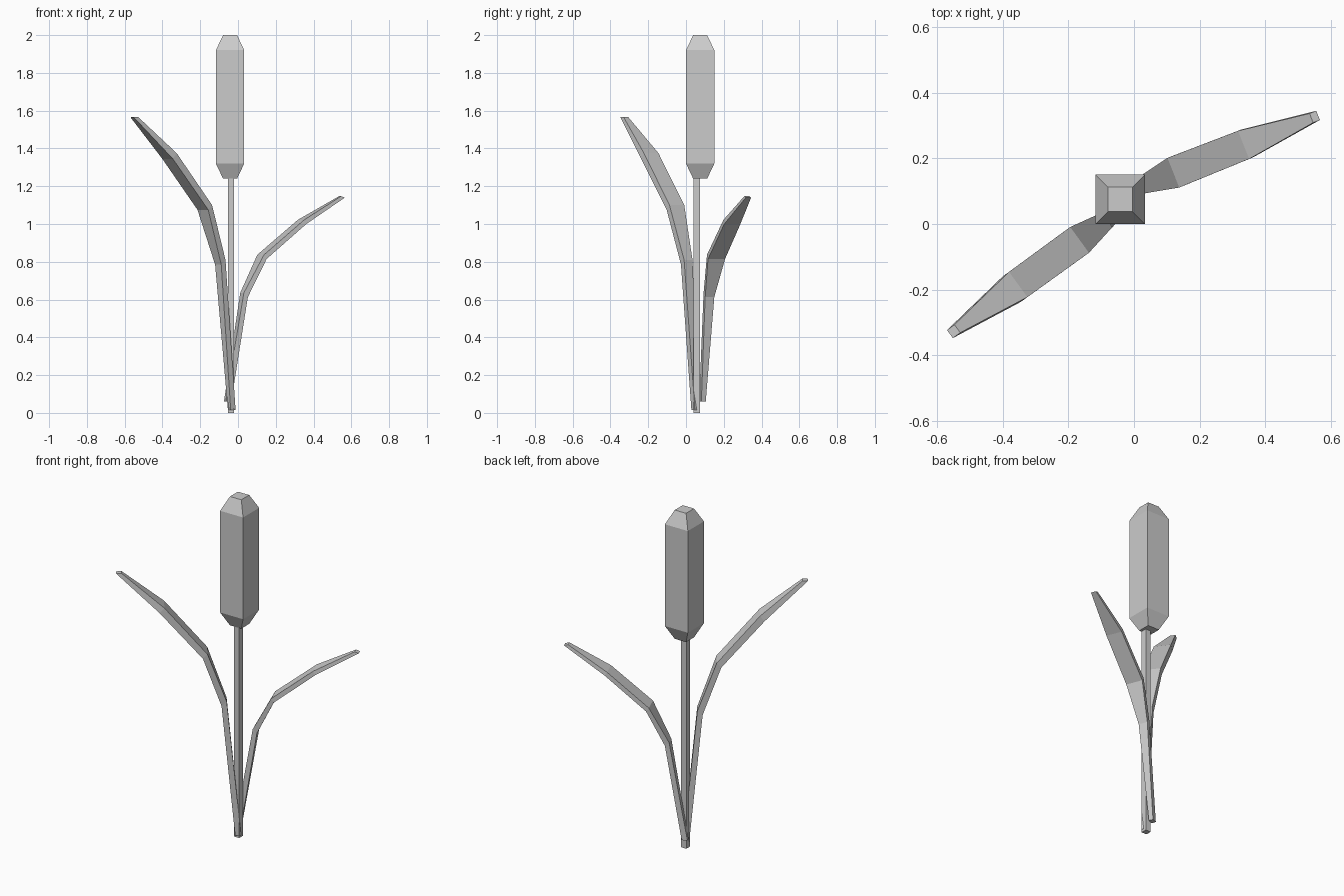
import bpy, bmesh, math
from mathutils import Vector

if "Cube" in bpy.data.objects:
    bpy.data.objects.remove(bpy.data.objects["Cube"])


def loft(name, rings):
    """Skin a list of four-point rings and cap both ends."""
    bm = bmesh.new()
    loops = [[bm.verts.new(p) for p in ring] for ring in rings]
    for a, b in zip(loops, loops[1:]):
        for i in range(4):
            j = (i + 1) % 4
            bm.faces.new((a[i], a[j], b[j], b[i]))
    bm.faces.new(loops[0])
    bm.faces.new(loops[-1])
    bmesh.ops.recalc_face_normals(bm, faces=bm.faces)
    mesh = bpy.data.meshes.new(name)
    bm.to_mesh(mesh)
    bm.free()
    obj = bpy.data.objects.new(name, mesh)
    bpy.context.collection.objects.link(obj)
    return obj


def square_column(name, x, y, profile):
    """Stack square sections given as (half width, height)."""
    loft(name, [[(x - h, y - h, z), (x + h, y - h, z), (x + h, y + h, z), (x - h, y + h, z)]
                for h, z in profile])


def leaf(name, base, angle, sections):
    """Sections: (outer reach, outer z, inner reach, inner z, width)."""
    a = math.radians(angle)
    out = Vector((math.cos(a), math.sin(a), 0))
    side = Vector((-math.sin(a), math.cos(a), 0))
    origin = Vector((base[0], base[1], 0))
    rings = []
    for so, zo, si, zi, w in sections:
        outer = origin + out * so + Vector((0, 0, zo))
        inner = origin + out * si + Vector((0, 0, zi))
        h = side * w / 2
        rings.append([outer - h, outer + h, inner + h, inner - h])
    loft(name, rings)


# Stem and chamfered seed head
square_column("stem", -0.037, 0.057, [(0.017, 0), (0.017, 1.25)])
square_column("seed_head", -0.042, 0.075,
              [(0.037, 1.24), (0.075, 1.32), (0.075, 1.92), (0.037, 2.0)])

# Tall leaf, bending to the front left
leaf("tall_leaf", (-0.033, 0.048), 216, [
    (0.016, 0.015, -0.016, 0.015, 0.025),
    (0.089, 0.785, 0.061, 0.81, 0.055),
    (0.189, 1.075, 0.164, 1.10, 0.097),
    (0.420, 1.345, 0.395, 1.375, 0.095),
    (0.652, 1.565, 0.624, 1.567, 0.03)])

# Short leaf, bending to the back right
leaf("short_leaf", (-0.055, 0.087), 21.6, [
    (0.016, 0.06, -0.016, 0.06, 0.025),
    (0.105, 0.613, 0.082, 0.635, 0.052),
    (0.203, 0.815, 0.188, 0.837, 0.097),
    (0.430, 1.0, 0.418, 1.022, 0.092),
    (0.662, 1.14, 0.640, 1.147, 0.03)])
